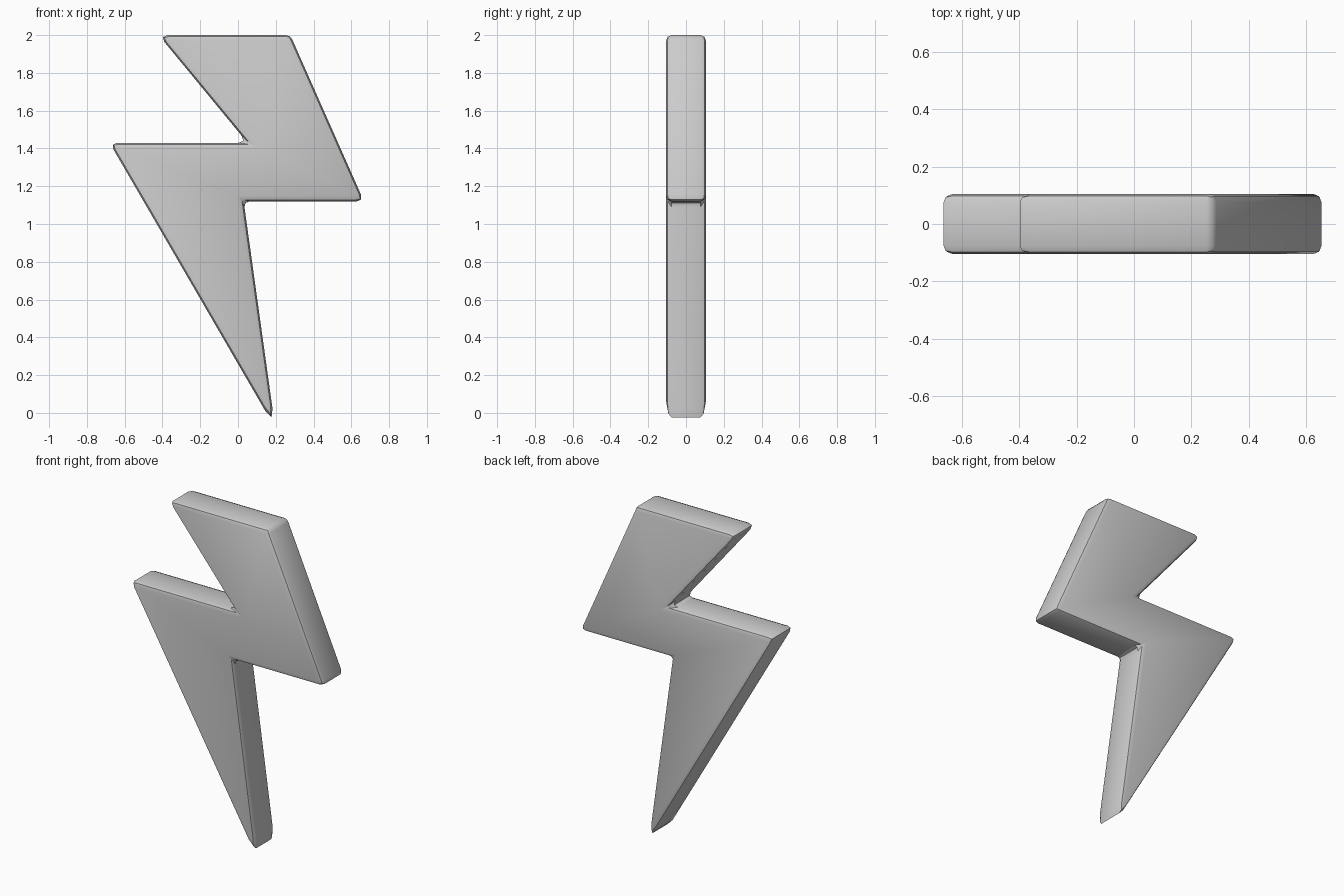
import bpy, bmesh

if "Cube" in bpy.data.objects:
    bpy.data.objects.remove(bpy.data.objects["Cube"])

# Bolt outline in the front plane (x, z), sharp corners before rounding
OUTLINE = [(-0.42, 2.0), (0.277, 2.0), (0.667, 1.12), (0.03, 1.12),
           (0.197, -0.08), (-0.68, 1.43), (0.05, 1.43)]
HALF_DEPTH = 0.105

# Extruded bolt body
bm = bmesh.new()
face = bm.faces.new([bm.verts.new((x, -HALF_DEPTH, z)) for x, z in OUTLINE])
ext = bmesh.ops.extrude_face_region(bm, geom=[face])
back = [v for v in ext["geom"] if isinstance(v, bmesh.types.BMVert)]
bmesh.ops.translate(bm, verts=back, vec=(0, 2 * HALF_DEPTH, 0))
bmesh.ops.recalc_face_normals(bm, faces=bm.faces)
mesh = bpy.data.meshes.new("lightning_bolt")
bm.to_mesh(mesh)
bm.free()
bolt = bpy.data.objects.new("lightning_bolt", mesh)
bpy.context.collection.objects.link(bolt)

# Softened edges
bevel = bolt.modifiers.new("rounded_edges", "BEVEL")
bevel.offset_type = "WIDTH"
bevel.width = 0.04
bevel.segments = 2
bevel.limit_method = "ANGLE"
bevel.use_clamp_overlap = False

bpy.context.view_layer.objects.active = bolt
bolt.select_set(True)
bpy.ops.object.modifier_apply(modifier=bevel.name)
bpy.ops.object.shade_smooth_by_angle(angle=0.6)
